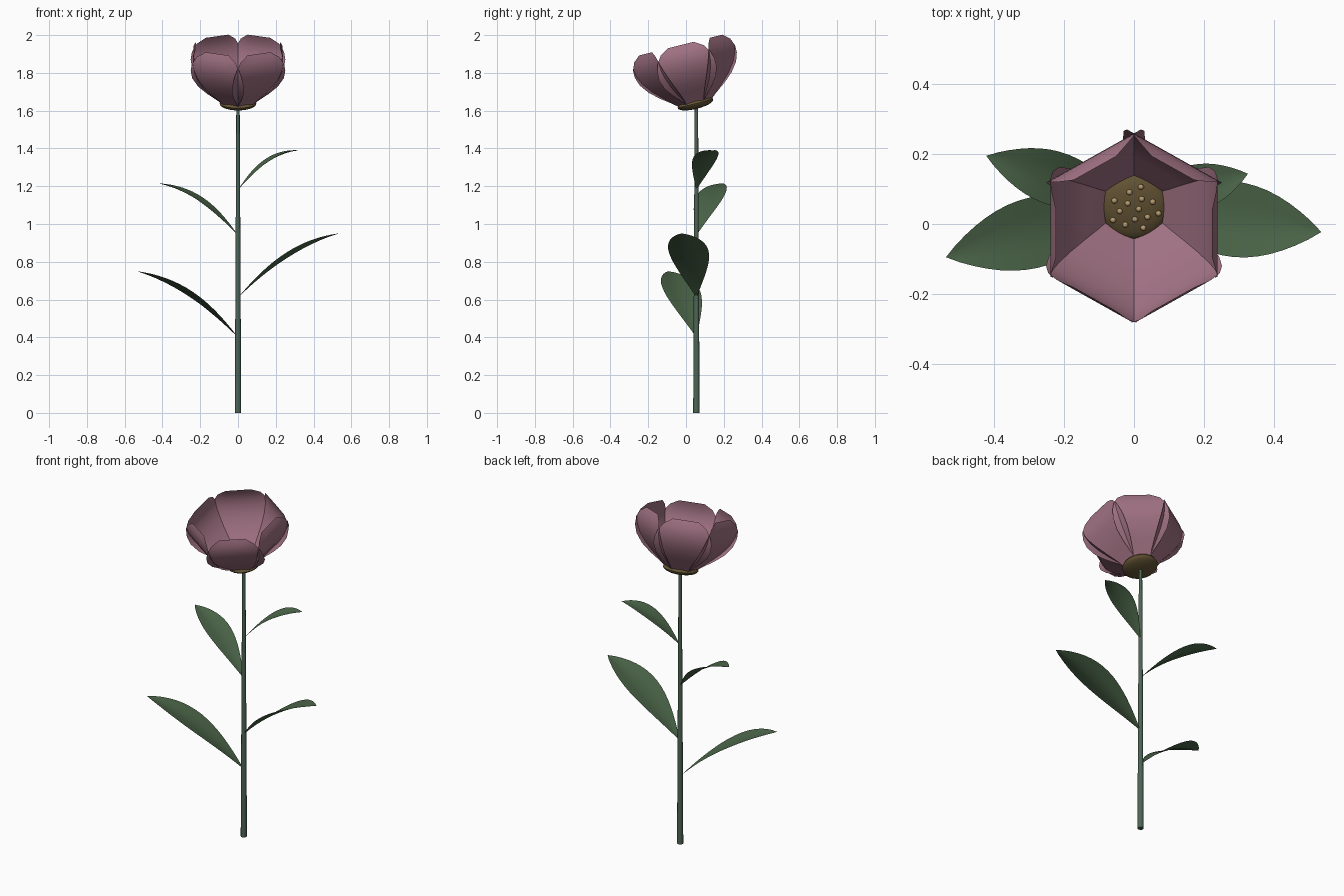
import bpy, bmesh, math
from mathutils import Matrix, Vector

if "Cube" in bpy.data.objects:
    bpy.data.objects.remove(bpy.data.objects["Cube"])


def material(name, rgb):
    m = bpy.data.materials.new(name)
    m.diffuse_color = (*rgb, 1)
    m.use_nodes = True
    m.node_tree.nodes["Principled BSDF"].inputs["Base Color"].default_value = m.diffuse_color
    return m


GREEN = material("leaf_green", (0.07, 0.13, 0.065))
STEM = material("stem_green", (0.075, 0.13, 0.09))
PINK = material("petal_pink", (0.36, 0.17, 0.23))
BROWN = material("disc_brown", (0.13, 0.09, 0.035))
TAN = material("seed_tan", (0.45, 0.32, 0.16))


def finish(name, bm, mat, matrix=Matrix()):
    me = bpy.data.meshes.new(name)
    bmesh.ops.recalc_face_normals(bm, faces=bm.faces)
    bm.to_mesh(me)
    bm.free()
    me.transform(matrix)
    ob = bpy.data.objects.new(name, me)
    bpy.context.collection.objects.link(ob)
    me.materials.append(mat)
    bpy.ops.object.select_all(action='DESELECT')
    ob.select_set(True)
    bpy.context.view_layer.objects.active = ob
    bpy.ops.object.shade_smooth_by_angle(angle=math.radians(40))
    return ob


def sheet(name, rows, mat, matrix):
    """Skin a grid of points as one thin surface."""
    bm = bmesh.new()
    grid = [[bm.verts.new(p) for p in row] for row in rows]
    for a, b in zip(grid, grid[1:]):
        for i in range(len(a) - 1):
            bm.faces.new((a[i], a[i + 1], b[i + 1], b[i]))
    bmesh.ops.remove_doubles(bm, verts=bm.verts, dist=0.0005)
    return finish(name, bm, mat, matrix)


# stem
bm = bmesh.new()
bmesh.ops.create_cone(bm, cap_ends=True, segments=12, radius1=0.017,
                      radius2=0.009, depth=1.63)
finish("stem", bm, STEM, Matrix.Translation((0, 0.055, 0.815)))

# leaves: base height, direction, reach, rise, half width, bend
LEAVES = [(0.40, 195.6, 0.556, 0.35, 0.10, 1.65),
          (0.61, -8.3, 0.539, 0.34, 0.107, 1.65),
          (0.94, 161.7, 0.443, 0.275, 0.077, 1.8),
          (1.18, 15.2, 0.336, 0.21, 0.066, 2.0)]
for n, (z, ang, reach, rise, half, k) in enumerate(LEAVES):
    rows = []
    for i in range(17):
        t = i / 16
        w = half * max(math.sin(math.pi * t ** 1.1), 0) ** 0.9
        h = rise * (k * t - (k - 1) * t * t)
        rows.append([(reach * t, u * w, h + 0.2 * w * (abs(u) - 0.5))
                     for u in (-1, -0.5, 0, 0.5, 1)])
    mat = Matrix.Translation((0, 0.055, z)) @ Matrix.Rotation(math.radians(ang), 4, 'Z')
    sheet(f"leaf_{n + 1}", rows, GREEN, mat)

# flower head frame, nodding to the front
HEAD = Matrix.Translation((0, 0.05, 1.637)) @ Matrix.Rotation(math.radians(14), 4, 'X')

# petals: radius, height, half width along the centre line
PETAL = [(0.07, -0.005, 0.035), (0.10, 0.03, 0.068), (0.14, 0.07, 0.107),
         (0.18, 0.115, 0.14), (0.213, 0.165, 0.157), (0.231, 0.21, 0.156),
         (0.238, 0.25, 0.144), (0.234, 0.29, 0.118), (0.222, 0.32, 0.07)]
for n in range(6):
    rows = [[(r, u * w, h) for u in (-1, -0.5, 0, 0.5, 1)] for r, h, w in PETAL]
    sheet(f"petal_{n + 1}", rows, PINK, HEAD @ Matrix.Rotation(n * math.pi / 3, 4, 'Z'))

# centre disc
bm = bmesh.new()
bmesh.ops.create_uvsphere(bm, u_segments=24, v_segments=12, radius=1)
finish("flower_disc", bm, BROWN, HEAD @ Matrix.Diagonal((0.097, 0.097, 0.028, 1)))

# seeds in a spiral on the disc
bm = bmesh.new()
for i in range(14):
    r, a = 0.0195 * math.sqrt(i + 0.5), i * 2.39996
    h = 0.028 * math.sqrt(1 - (r / 0.097) ** 2) + 0.003
    bmesh.ops.create_uvsphere(bm, u_segments=10, v_segments=6, radius=0.0085,
                              matrix=Matrix.Translation((r * math.cos(a), r * math.sin(a), h)))
finish("seeds", bm, TAN, HEAD)
